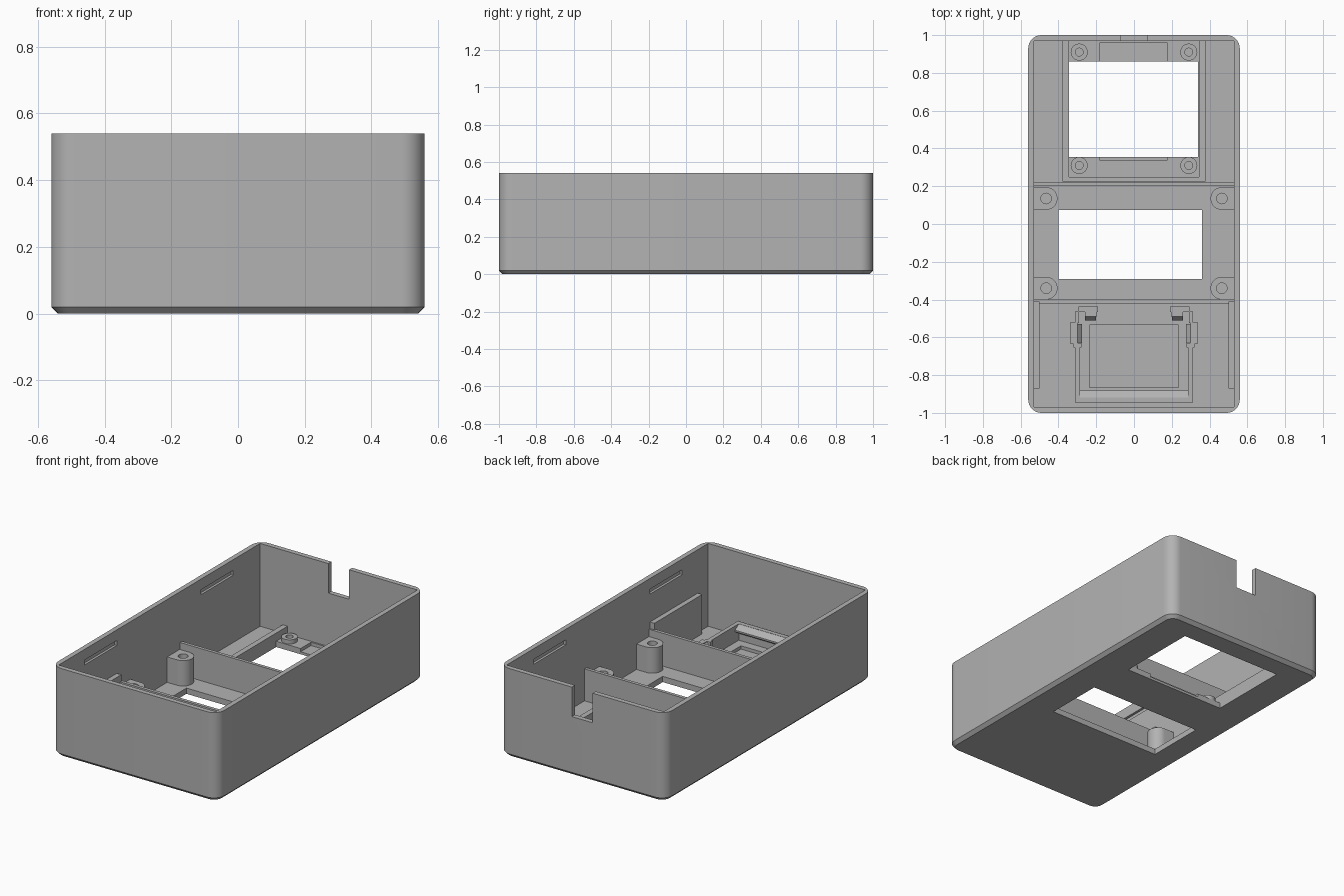
import bpy, bmesh, math
from mathutils import Vector

if "Cube" in bpy.data.objects:
    bpy.data.objects.remove(bpy.data.objects["Cube"], do_unlink=True)

GREY = bpy.data.materials.new("plain grey plastic")
GREY.use_nodes = True
GREY.diffuse_color = (0.45, 0.45, 0.45, 1)
GREY.node_tree.nodes["Principled BSDF"].inputs["Base Color"].default_value = GREY.diffuse_color

FLOOR, TOP, WALL = 0.035, 0.54, 0.03
W, L = 0.56, 1.0


def loft(name, rings):
    """Solid skinned through closed rings of equal length."""
    bm = bmesh.new()
    loops = [[bm.verts.new(p) for p in ring] for ring in rings]
    n = len(loops[0])
    for a, b in zip(loops, loops[1:]):
        for i in range(n):
            bm.faces.new((a[i], a[(i + 1) % n], b[(i + 1) % n], b[i]))
    bm.faces.new(loops[0][::-1])
    bm.faces.new(loops[-1])
    bmesh.ops.recalc_face_normals(bm, faces=bm.faces)
    mesh = bpy.data.meshes.new(name)
    bm.to_mesh(mesh)
    bm.free()
    mesh.materials.append(GREY)
    obj = bpy.data.objects.new(name, mesh)
    bpy.context.collection.objects.link(obj)
    return obj


def prism(name, outline, z0, z1):
    return loft(name, [[(x, y, z) for x, y in outline] for z in (z0, z1)])


def box(name, x0, x1, y0, y1, z0, z1):
    return prism(name, [(x0, y0), (x1, y0), (x1, y1), (x0, y1)], z0, z1)


def arc(cx, cy, r, a0, a1, n):
    angles = [math.radians(a0 + (a1 - a0) * i / n) for i in range(n + 1)]
    return [(cx + r * math.cos(a), cy + r * math.sin(a)) for a in angles]


def rounded(w, l, r, n=8):
    pts = []
    for i, (sx, sy) in enumerate([(1, 1), (-1, 1), (-1, -1), (1, -1)]):
        pts += arc(sx * (w - r), sy * (l - r), r, 90 * i, 90 * i + 90, n)
    return pts


def cut(obj, cutters):
    """Subtract the cutters, keep the result and drop the helpers."""
    for c in cutters:
        c.hide_render = True
        mod = obj.modifiers.new("cut", 'BOOLEAN')
        mod.operation, mod.solver, mod.object = 'DIFFERENCE', 'EXACT', c
    bpy.context.view_layer.update()
    graph = bpy.context.evaluated_depsgraph_get()
    mesh = bpy.data.meshes.new_from_object(obj.evaluated_get(graph))
    obj.modifiers.clear()
    obj.data = mesh
    for c in cutters:
        bpy.data.objects.remove(c, do_unlink=True)


def smooth(obj):
    bpy.ops.object.select_all(action='DESELECT')
    obj.select_set(True)
    bpy.context.view_layer.objects.active = obj
    bpy.ops.object.shade_smooth_by_angle(angle=math.radians(30))


# Open case with chamfered base, windows, cable notch and inner wall slots
CH = 0.02
case = loft("case_shell", [
    [(x, y, z) for x, y in rounded(W - d, L - d, 0.07 - d)]
    for d, z in ((CH, 0), (0, CH), (0, TOP))])
ix, iy = W - WALL, L - WALL
cutters = [
    box("cavity", -ix, ix, -iy, iy, FLOOR, 1),
    box("screen_window", -0.345, 0.34, 0.355, 0.86, -1, 0.2),
    box("middle_window", -0.4, 0.36, -0.29, 0.075, -1, 0.2),
    box("cable_notch", -0.07, 0.07, 0.9, 1.2, 0.36, 1),
    box("back_recess", -0.18, 0.175, 0.85, 0.96, 0.015, 0.2),
    box("front_recess", -0.18, 0.175, 0.335, 0.36, 0.015, 0.2),
    box("tray_recess", -0.235, 0.235, -0.865, -0.535, 0.015, 0.2)]
for s in (-1, 1):
    for y in (-0.565, 0.555):
        x0, x1 = sorted((s * 0.5, s * (ix + 0.015)))
        cutters.append(box("wall_slot", x0, x1, y - 0.155, y + 0.155, 0.445, 0.475))
cut(case, cutters)
smooth(case)

# Cross partitions and the low rails on the side walls
LOW = FLOOR - 0.01
box("back_partition", -ix - 0.01, ix + 0.01, 0.2, 0.22, LOW, 0.23)
box("front_partition", -ix - 0.01, ix + 0.01, -0.42, -0.4, LOW, 0.235)
for s, side in ((-1, "right"), (1, "left")):
    x0, x1 = sorted((s * 0.5, s * (ix + 0.01)))
    box(side + "_side_rail", x0, x1, -0.87, -0.41, LOW, 0.275)

# Raised frame round the screen opening
for s, side in ((-1, "right"), (1, "left")):
    x0, x1 = sorted((s * 0.345, s * 0.378))
    box(side + "_screen_frame", x0, x1, 0.225, iy + 0.01, LOW, 0.085)
box("front_screen_frame", -0.345, 0.345, 0.225, 0.25, LOW, 0.085)

# Screw posts: D-shaped ones on the walls, round ones at the screen
for s, side in ((-1, "right"), (1, "left")):
    for y, end in ((-0.34, "front"), (0.135, "back")):
        outline = arc(0.465, y, 0.06, 90, 270, 20) + [(ix + 0.01, y - 0.06), (ix + 0.01, y + 0.06)]
        post = prism(f"{end}_{side}_board_post", [(s * x, v) for x, v in outline], LOW, 0.19)
        cut(post, [prism("hole", arc(s * 0.465, y, 0.028, 0, 345, 23), FLOOR + 0.01, 1)])
        smooth(post)
    for y, end in ((0.31, "front"), (0.91, "back")):
        post = prism(f"{end}_{side}_screen_post", arc(s * 0.29, y, 0.045, 0, 345, 23), LOW, 0.06)
        cut(post, [prism("hole", arc(s * 0.29, y, 0.021, 0, 345, 23), FLOOR, 1)])
        smooth(post)

# Clip-in tray: side walls, front wall and a sloped retaining lip
TRAY = 0.135
for s, side in ((-1, "right"), (1, "left")):
    def part(name, x0, x1, y0, y1, z1=TRAY):
        a, b = sorted((s * x0, s * x1))
        return box(f"{side}_{name}", a, b, y0, y1, LOW, z1)
    part("tray_wall", 0.287, 0.312, -0.945, -0.65)
    part("clip_foot", 0.277, 0.32, -0.655, -0.63)
    part("clip_arm", 0.3, 0.335, -0.635, -0.52)
    part("clip_neck", 0.29, 0.31, -0.525, -0.46)
    part("clip_bridge", 0.19, 0.295, -0.465, -0.437)
    part("clip_hook", 0.195, 0.26, -0.49, -0.46)
    # Sloped teeth on the clip arm and hook
    loft(side + "_arm_tooth", [[(s * x, y, z) for x, z in ((0.305, TRAY), (0.275, 0.105), (0.305, 0.085))]
                               for y in (-0.63, -0.53)])
    loft(side + "_hook_tooth", [[(s * x, y, z) for y, z in ((-0.485, TRAY), (-0.51, 0.105), (-0.485, 0.085))]
                                for x in (0.2, 0.26)])
box("tray_front_wall", -0.29, 0.29, -0.945, -0.918, LOW, TRAY)
loft("tray_front_lip", [[(x, y, z) for y, z in ((-0.92, TRAY), (-0.882, 0.11), (-0.882, 0.1), (-0.92, 0.075))]
                        for x in (-0.288, 0.288)])
